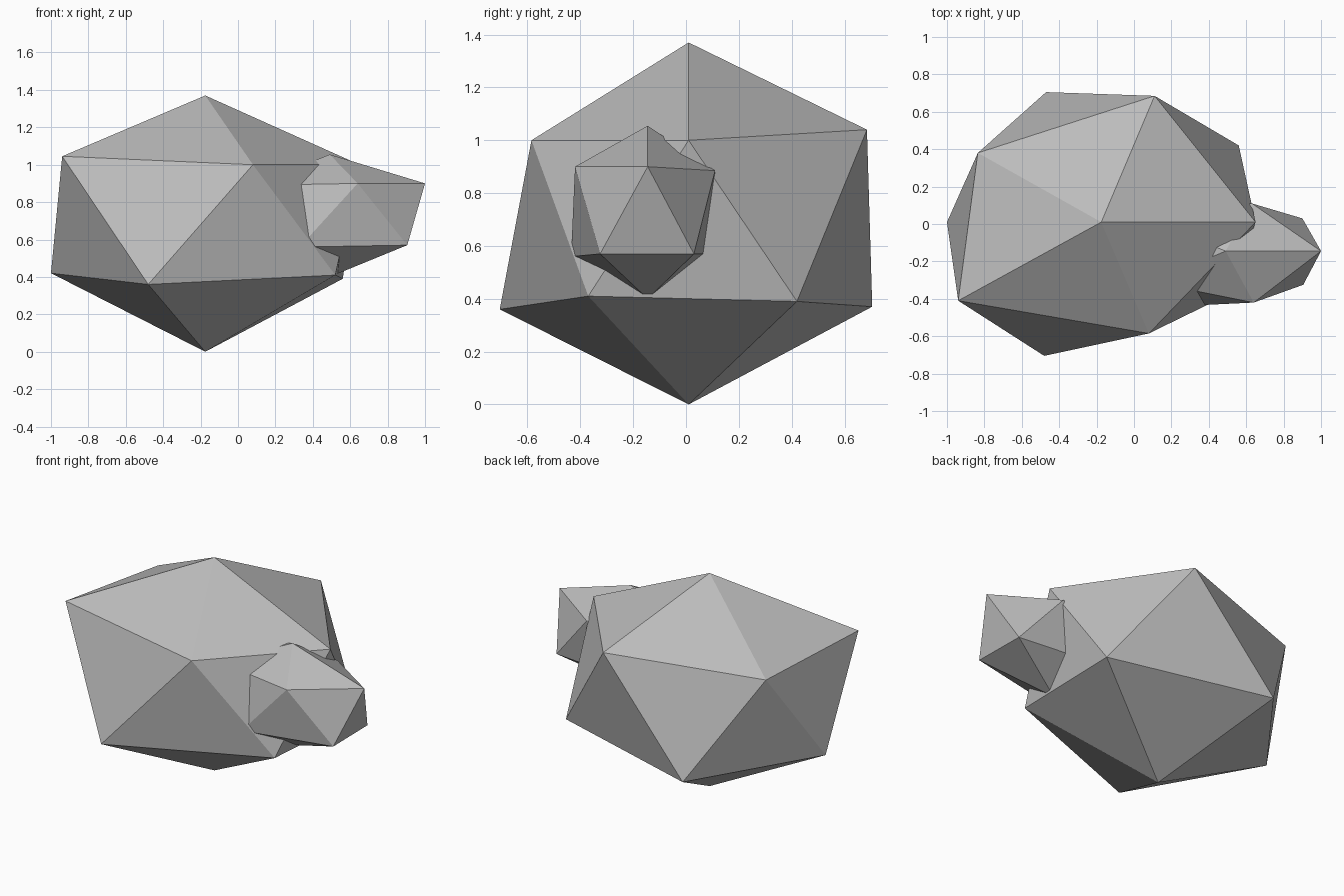
import bpy
import bmesh

if "Cube" in bpy.data.objects:
    bpy.data.objects.remove(bpy.data.objects["Cube"])

# One stone colour for both rocks
stone = bpy.data.materials.new("grey_stone")
stone.diffuse_color = (0.5, 0.5, 0.5, 1.0)
stone.use_nodes = True
stone.node_tree.nodes["Principled BSDF"].inputs["Base Color"].default_value = stone.diffuse_color


def make_rock(name, top, upper, lower, bottom):
    """Rough twenty-sided rock: two caps joined by a zigzag band of triangles."""
    bm = bmesh.new()
    t, b = bm.verts.new(top), bm.verts.new(bottom)
    u = [bm.verts.new(p) for p in upper]
    l = [bm.verts.new(p) for p in lower]
    for i in range(5):
        j = (i + 1) % 5
        bm.faces.new((t, u[i], u[j]))
        bm.faces.new((u[i], l[i], u[j]))
        bm.faces.new((l[i], l[j], u[j]))
        bm.faces.new((b, l[j], l[i]))
    mesh = bpy.data.meshes.new(name)
    bm.to_mesh(mesh)
    bm.free()
    mesh.materials.append(stone)
    obj = bpy.data.objects.new(name, mesh)
    bpy.context.collection.objects.link(obj)
    return obj


# Large boulder, rings listed counter-clockwise from the front left
make_rock(
    "large_rock",
    top=(-0.175, 0.01, 1.37),
    upper=[(-0.94, -0.41, 1.045), (0.08, -0.585, 1.0), (0.65, 0.01, 1.0),
           (0.11, 0.685, 1.04), (-0.835, 0.38, 1.0)],
    lower=[(-0.48, -0.705, 0.36), (0.52, -0.37, 0.41), (0.56, 0.42, 0.39),
           (-0.47, 0.705, 0.37), (-1.0, 0.01, 0.42)],
    bottom=(-0.175, 0.01, 0.0),
)

# Small stretched rock sunk into the right side of the boulder
make_rock(
    "small_rock",
    top=(0.49, -0.145, 1.055),
    upper=[(0.64, -0.42, 0.9), (1.0, -0.145, 0.9), (0.63, 0.11, 0.885),
           (0.09, 0.02, 0.89), (0.09, -0.31, 0.89)],
    lower=[(0.905, -0.325, 0.57), (0.9, 0.03, 0.57), (0.33, 0.09, 0.57),
           (0.0, -0.145, 0.56), (0.33, -0.435, 0.56)],
    bottom=(0.49, -0.145, 0.4),
)
